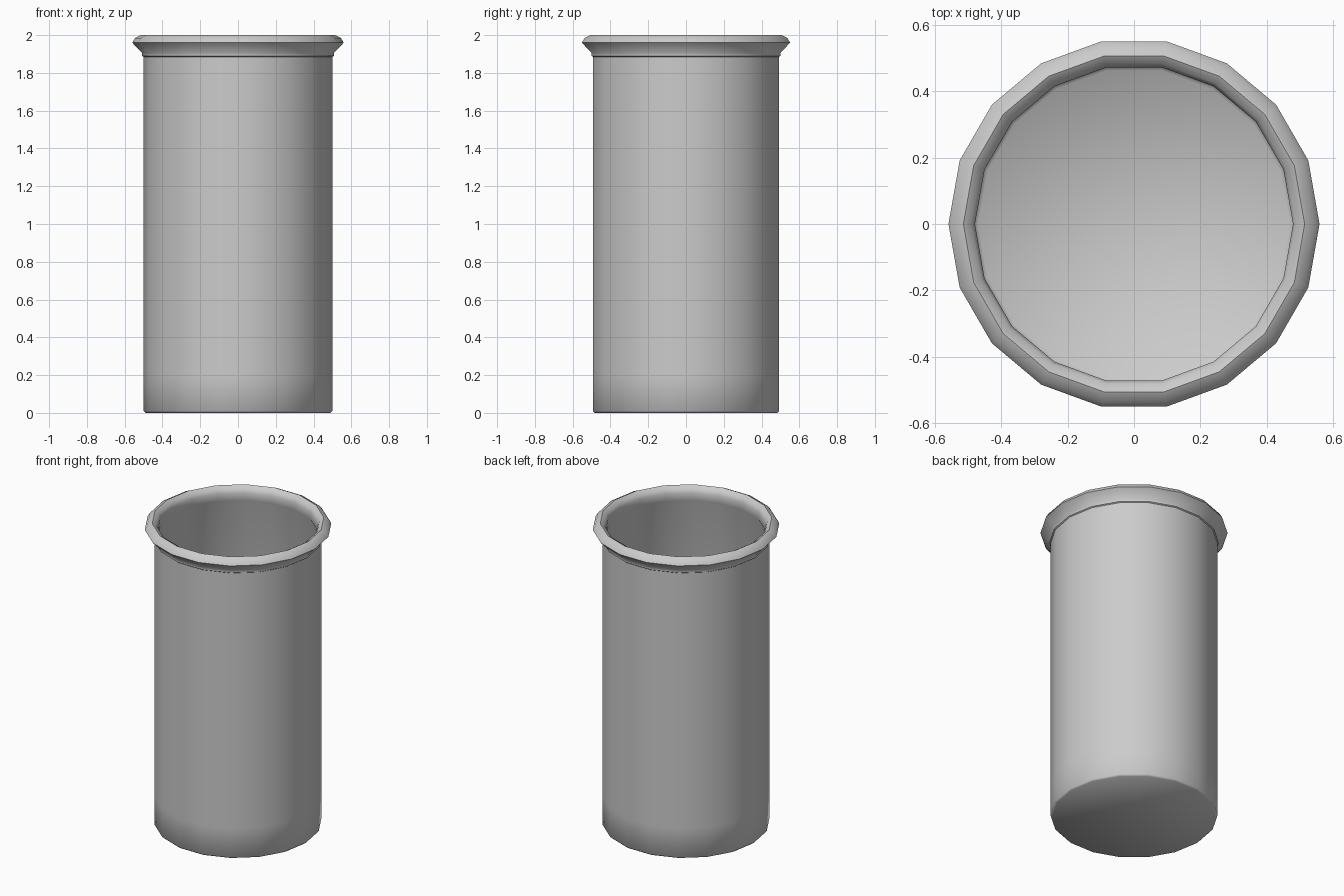
import bpy, bmesh, math

if "Cube" in bpy.data.objects:
    bpy.data.objects.remove(bpy.data.objects["Cube"])

SIDES = 18


def lathe(name, profile, angle=50):
    """Revolve an (r, z) profile; ends are capped with single faces."""
    bm = bmesh.new()
    rings = []
    for r, z in profile:
        rings.append([bm.verts.new((r * math.cos(2 * math.pi * i / SIDES),
                                    r * math.sin(2 * math.pi * i / SIDES), z))
                      for i in range(SIDES)])
    for low, high in zip(rings, rings[1:]):
        for i in range(SIDES):
            j = (i + 1) % SIDES
            bm.faces.new((low[i], low[j], high[j], high[i]))
    bm.faces.new(rings[0][::-1])
    bm.faces.new(rings[-1])
    mesh = bpy.data.meshes.new(name)
    bm.to_mesh(mesh)
    bm.free()
    obj = bpy.data.objects.new(name, mesh)
    bpy.context.collection.objects.link(obj)
    bpy.context.view_layer.objects.active = obj
    obj.select_set(True)
    bpy.ops.object.shade_smooth_by_angle(angle=math.radians(angle))
    obj.select_set(False)
    return obj


# Open beaker: outer base and wall, rolled rim, inner wall and floor
lathe("beaker", [
    (0.49, 0.0), (0.5, 0.01), (0.5, 0.2), (0.5, 1.75), (0.5, 1.885),
    (0.507, 1.89), (0.507, 1.905),
    (0.56, 1.96), (0.545, 1.985), (0.515, 2.0), (0.49, 1.985),
    (0.48, 1.96), (0.48, 1.91), (0.49, 1.89),
    (0.49, 0.2), (0.49, 0.04), (0.47, 0.02),
])
